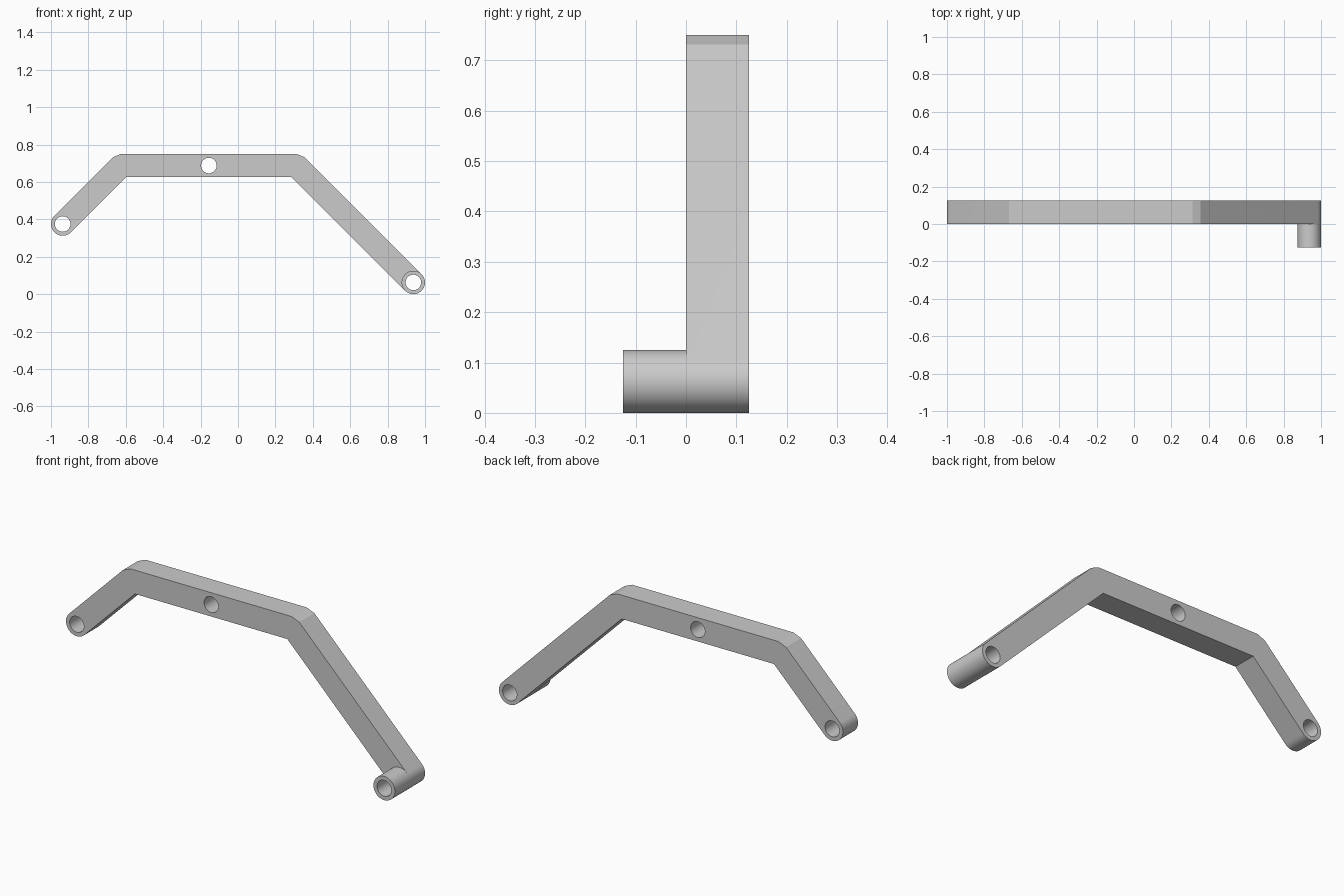
import bpy, bmesh
from math import sin, cos, tan, radians

if "Cube" in bpy.data.objects:
    bpy.data.objects.remove(bpy.data.objects["Cube"])

R, HOLE = 0.0625, 0.0415          # bar half width / hole radius
LEFT, RIGHT = (-0.9375, 0.375), (0.9375, 0.0625)
TOP_L, TOP_R = (-0.625, 0.6875), (0.3125, 0.6875)
MID = (-0.156, 0.6875)


def arc(c, r, a0, a1, n):
    angles = [radians(a0 + (a1 - a0) * i / n) for i in range(n + 1)]
    return [(c[0] + r * cos(a), c[1] + r * sin(a)) for a in angles]


def prism(name, outline, y0, y1):
    """Extrude an x-z outline along y."""
    bm = bmesh.new()
    face = bm.faces.new([bm.verts.new((x, y0, z)) for x, z in outline])
    ext = bmesh.ops.extrude_face_region(bm, geom=[face], use_keep_orig=True)
    verts = [g for g in ext["geom"] if isinstance(g, bmesh.types.BMVert)]
    bmesh.ops.translate(bm, verts=verts, vec=(0, y1 - y0, 0))
    bmesh.ops.recalc_face_normals(bm, faces=bm.faces)
    mesh = bpy.data.meshes.new(name)
    bm.to_mesh(mesh)
    bm.free()
    ob = bpy.data.objects.new(name, mesh)
    bpy.context.collection.objects.link(ob)
    return ob


def boolean(target, tool, operation):
    mod = target.modifiers.new(operation.lower(), 'BOOLEAN')
    mod.operation, mod.solver, mod.object = operation, 'EXACT', tool
    bpy.context.view_layer.objects.active = target
    bpy.ops.object.modifier_apply(modifier=mod.name)
    bpy.data.objects.remove(tool)


# Bent bar with round ends, chamfered outer bends and sharp inner bends
miter = R * tan(radians(22.5))
outline = (arc(LEFT, R, 135, 315, 32)
           + [(TOP_L[0] + miter, TOP_L[1] - R), (TOP_R[0] - miter, TOP_R[1] - R)]
           + arc(RIGHT, R, 225, 405, 32)
           + arc(TOP_R, R, 45, 90, 1)
           + arc(TOP_L, R, 90, 135, 1))
arm = prism("lift_arm", outline, 0, 0.125)

# Tubular boss on the front of the low end
boss = prism("boss", arc(RIGHT, R, 0, 360, 64)[:-1], -0.125, 0)
boolean(arm, boss, 'UNION')

# Through holes
for centre in (LEFT, MID, RIGHT):
    cutter = prism("hole_cutter", arc(centre, HOLE, 0, 360, 48)[:-1], -0.2, 0.2)
    boolean(arm, cutter, 'DIFFERENCE')

# Smooth round surfaces, keep flat faces and bends crisp
bpy.ops.object.select_all(action='DESELECT')
arm.select_set(True)
bpy.context.view_layer.objects.active = arm
bpy.ops.object.shade_smooth_by_angle(angle=radians(15))
